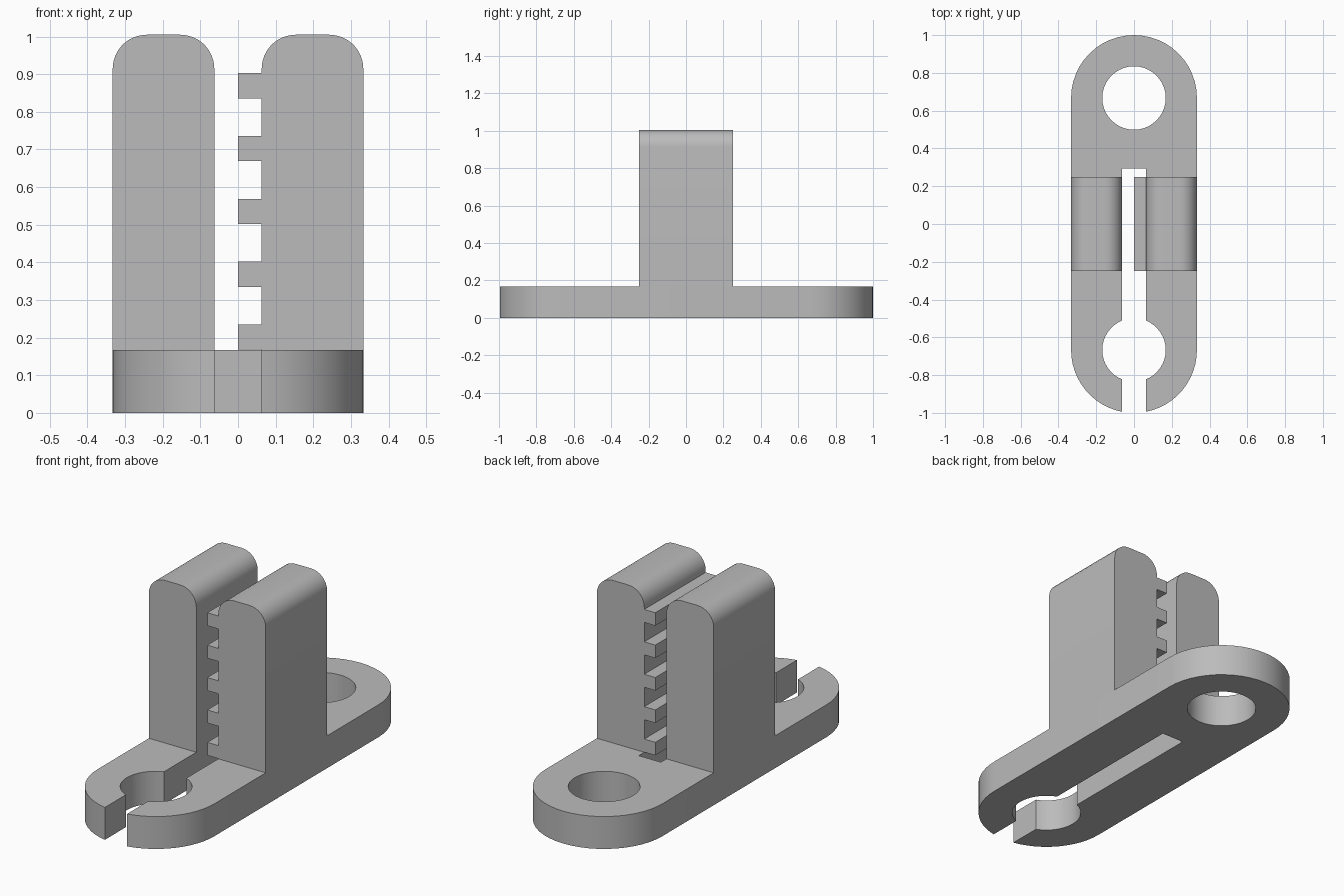
import bpy, bmesh
from math import sin, cos, asin, pi
from mathutils import Vector

cube = bpy.data.objects.get("Cube")
if cube:
    bpy.data.objects.remove(cube)

HALF_W = 0.333       # half width, also the end radius
END_Y = 0.667        # centre of the rounded ends and holes
HOLE_R = 0.168
GAP = 0.063          # half width of the slot
SLOT_END = 0.295
BASE_H = 0.167
TOP = 1.005
DEPTH = 0.25         # half depth of the uprights

grey = bpy.data.materials.new("plain grey")
grey.use_nodes = True
colour = (0.5, 0.5, 0.5, 1)
grey.diffuse_color = colour
grey.node_tree.nodes["Principled BSDF"].inputs["Base Color"].default_value = colour


def arc(cx, cy, r, start, end, steps):
    """Points along an arc, both ends included."""
    angles = [start + (end - start) * i / steps for i in range(steps + 1)]
    return [(cx + r * cos(a), cy + r * sin(a)) for a in angles]


def extrude(name, outline, place, offset, mirror=False):
    """Solid from an outline; faces on the mirror plane are left open."""
    bm = bmesh.new()
    low = [bm.verts.new(place(*p)) for p in outline]
    high = [bm.verts.new(v.co + Vector(offset)) for v in low]
    bm.faces.new(low[::-1])
    bm.faces.new(high)
    for i in range(len(low)):
        j = (i + 1) % len(low)
        on_plane = abs(low[i].co.x) < 1e-5 and abs(low[j].co.x) < 1e-5
        if not (mirror and on_plane):
            bm.faces.new((low[i], low[j], high[j], high[i]))
    bmesh.ops.recalc_face_normals(bm, faces=bm.faces)
    mesh = bpy.data.meshes.new(name)
    bm.to_mesh(mesh)
    bm.free()
    mesh.materials.append(grey)
    obj = bpy.data.objects.new(name, mesh)
    bpy.context.collection.objects.link(obj)
    if mirror:
        obj.modifiers.new("Mirror", "MIRROR")
    bpy.ops.object.select_all(action="DESELECT")
    obj.select_set(True)
    bpy.context.view_layer.objects.active = obj
    bpy.ops.object.shade_smooth_by_angle(angle=pi / 6)
    return obj


# Base plate: half outline with a full hole behind and a slotted hole in front
outer_cut = asin(GAP / HALF_W)
hole_cut = asin(GAP / HOLE_R)
half_plate = (
    arc(0, -END_Y, HALF_W, -pi / 2 + outer_cut, 0, 12)
    + arc(0, END_Y, HALF_W, 0, pi / 2, 12)
    + arc(0, END_Y, HOLE_R, pi / 2, -pi / 2, 20)
    + [(0, SLOT_END), (GAP, SLOT_END)]
    + arc(0, -END_Y, HOLE_R, pi / 2 - hole_cut, -pi / 2 + hole_cut, 16)
)
half_plate = [(0 if abs(x) < 1e-6 else x, y) for x, y in half_plate]
extrude("base_plate", half_plate, lambda x, y: (x, y, 0), (0, 0, BASE_H), True)

# Pair of uprights with rounded tops
R = 0.09
upright = (
    [(GAP, BASE_H), (HALF_W, BASE_H)]
    + arc(HALF_W - R, TOP - R, R, 0, pi / 2, 8)
    + arc(GAP + R, TOP - R, R, pi / 2, pi, 8)
)
extrude("uprights", upright, lambda x, z: (x, -DEPTH, z), (0, 2 * DEPTH, 0), True)

# Rack of teeth on the inner face of the left upright
for n in range(5):
    z = BASE_H * (n + 1) + 0.001
    tooth = [(0, z), (GAP, z), (GAP, z + 0.067), (0, z + 0.067)]
    extrude(f"tooth_{n + 1}", tooth, lambda x, z: (x, -DEPTH, z), (0, 2 * DEPTH, 0))
